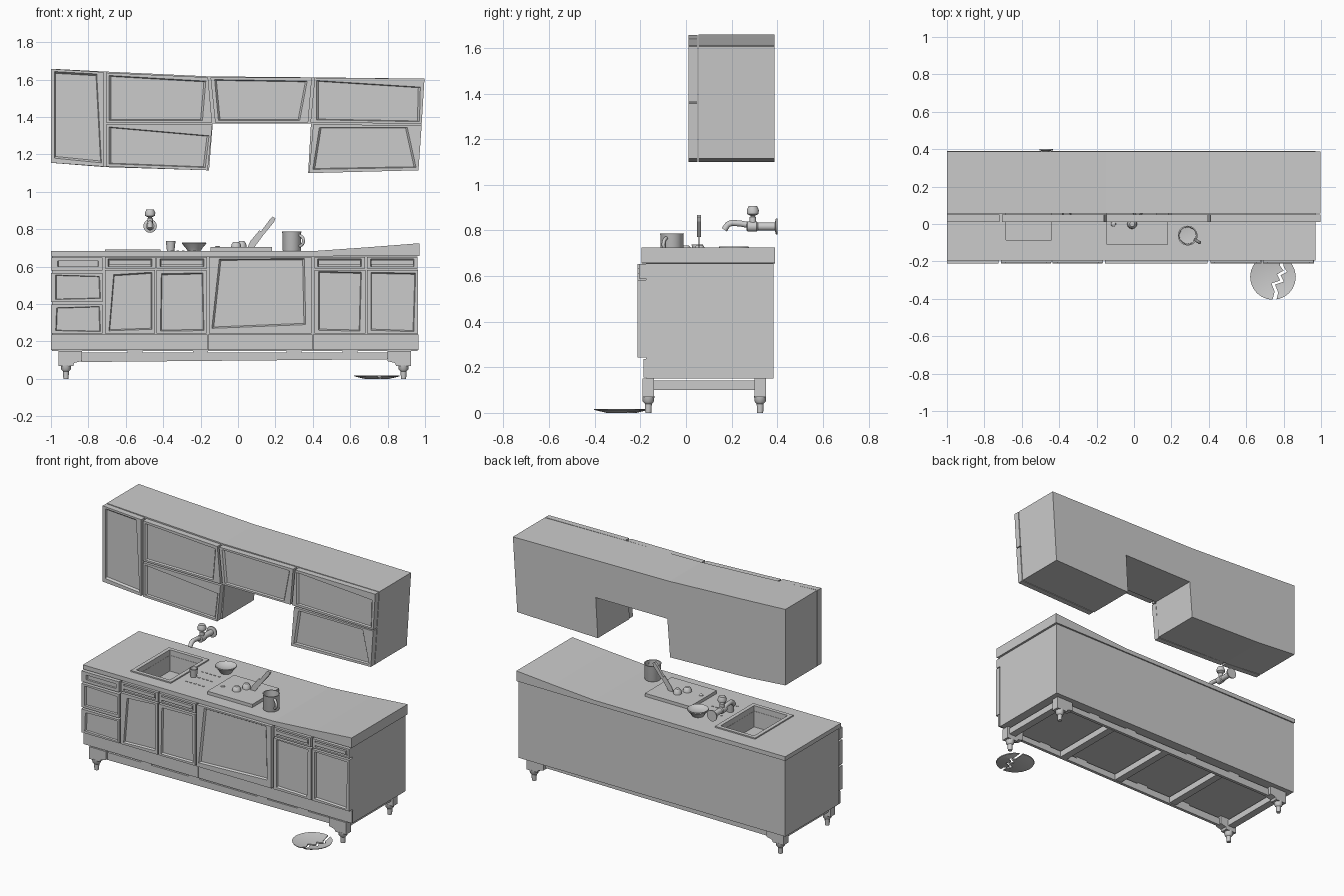
import bpy, bmesh, math
from mathutils import Vector, Matrix

if "Cube" in bpy.data.objects:
    bpy.data.objects.remove(bpy.data.objects["Cube"])


def finish(name, bm, smooth=False):
    bmesh.ops.recalc_face_normals(bm, faces=bm.faces)
    me = bpy.data.meshes.new(name)
    bm.to_mesh(me)
    bm.free()
    ob = bpy.data.objects.new(name, me)
    bpy.context.collection.objects.link(ob)
    if smooth:
        bpy.ops.object.select_all(action='DESELECT')
        ob.select_set(True)
        bpy.context.view_layer.objects.active = ob
        bpy.ops.object.shade_smooth_by_angle(angle=math.radians(40))
    return ob


def prism(name, pts, a, b, axis='y'):
    """Extrude an (x, z) outline along y, or an (x, y) outline along z."""
    bm = bmesh.new()
    place = (lambda p, d: (p[0], d, p[1])) if axis == 'y' else (lambda p, d: (p[0], p[1], d))
    f = bm.faces.new([bm.verts.new(place(p, a)) for p in pts])
    r = bmesh.ops.extrude_face_region(bm, geom=[f])
    move = Vector(place((0, 0), b - a))
    bmesh.ops.translate(bm, vec=move, verts=[v for v in r['geom'] if isinstance(v, bmesh.types.BMVert)])
    return finish(name, bm)


def box(name, x0, x1, y0, y1, z0, z1):
    return prism(name, [(x0, z0), (x1, z0), (x1, z1), (x0, z1)], y0, y1)


def rect(x0, x1, z0, z1):
    return [(x0, z0), (x1, z0), (x1, z1), (x0, z1)]


def door(name, outer, inner, y_front, y_back, recess=0.012):
    """Framed front: crooked outer quad with a recessed inner panel."""
    mid_in = Vector((sum(p[0] for p in inner) / 4, sum(p[1] for p in inner) / 4))
    lip = [mid_in + (Vector(p) - mid_in) * 0.96 for p in inner]
    bm = bmesh.new()
    rings = [[bm.verts.new((p[0], y, p[1])) for p in q] for q, y in
             ((outer, y_back), (outer, y_front), (inner, y_front), (lip, y_front + recess))]
    for r0, r1 in zip(rings, rings[1:]):
        for i in range(4):
            j = (i + 1) % 4
            bm.faces.new((r0[i], r0[j], r1[j], r1[i]))
    bm.faces.new(rings[-1])
    bm.faces.new(rings[0])
    return finish(name, bm)


def lathe(name, profile, loc, n=20, rot=None):
    """Revolve an (r, z) profile around z."""
    bm = bmesh.new()
    vs = [bm.verts.new((r, 0, z)) for r, z in profile]
    es = [bm.edges.new(e) for e in zip(vs, vs[1:])]
    bmesh.ops.spin(bm, geom=vs + es, cent=(0, 0, 0), axis=(0, 0, 1), angle=2 * math.pi, steps=n)
    bmesh.ops.remove_doubles(bm, verts=bm.verts, dist=0.0003)
    m = Matrix.Translation(loc) @ (rot or Matrix())
    bmesh.ops.transform(bm, matrix=m, verts=bm.verts)
    return finish(name, bm, True)


def tube(name, pts, radius):
    cu = bpy.data.curves.new(name, 'CURVE')
    cu.dimensions = '3D'
    cu.bevel_depth, cu.bevel_resolution, cu.use_fill_caps = radius, 3, True
    sp = cu.splines.new('POLY')
    sp.points.add(len(pts) - 1)
    for p, c in zip(sp.points, pts):
        p.co = (*c, 1)
    ob = bpy.data.objects.new(name, cu)
    bpy.context.collection.objects.link(ob)


def cut(ob, cutter):
    m = ob.modifiers.new('cut', 'BOOLEAN')
    m.operation, m.object, m.solver = 'DIFFERENCE', cutter, 'EXACT'
    cutter.hide_render = True
    bpy.context.view_layer.objects.active = ob
    bpy.ops.object.modifier_apply(modifier=m.name)


# Wall cabinet carcass with the raised middle section
prism('wall_cabinet_body', [(-1, 1.155), (-.71, 1.132), (-.155, 1.115), (-.135, 1.365), (.39, 1.365),
      (.375, 1.10), (.965, 1.115), (.997, 1.605), (.40, 1.612), (-.15, 1.617), (-.71, 1.643), (-1, 1.658)],
      .055, .388)
upper = {
    'wall_door_tall': ([(-1, 1.155), (-.718, 1.135), (-.718, 1.64), (-1, 1.657)],
                       [(-.98, 1.18), (-.73, 1.155), (-.755, 1.63), (-.98, 1.643)]),
    'wall_door_left_top': ([(-.705, 1.37), (-.138, 1.37), (-.16, 1.612), (-.705, 1.637)],
                           [(-.69, 1.382), (-.19, 1.382), (-.172, 1.592), (-.69, 1.622)]),
    'wall_door_left_low': ([(-.705, 1.135), (-.162, 1.115), (-.137, 1.36), (-.705, 1.36)],
                           [(-.69, 1.15), (-.175, 1.13), (-.155, 1.30), (-.69, 1.347)]),
    'wall_door_middle': ([(-.122, 1.37), (.375, 1.37), (.395, 1.61), (-.147, 1.612)],
                         [(-.105, 1.382), (.33, 1.382), (.37, 1.592), (-.125, 1.6)]),
    'wall_door_right_top': ([(.387, 1.37), (.982, 1.364), (.997, 1.605), (.41, 1.61)],
                            [(.42, 1.385), (.97, 1.375), (.975, 1.56), (.42, 1.595)]),
    'wall_door_right_low': ([(.38, 1.10), (.965, 1.115), (.982, 1.357), (.402, 1.36)],
                            [(.40, 1.12), (.952, 1.13), (.905, 1.345), (.435, 1.345)]),
}
for name, (o, i) in upper.items():
    door(name, o, i, .012, .05)

# Base cabinet and counter, with the sink sunk into both
body = box('base_cabinet_body', -.995, .96, -.175, .383, .15, .654)
counter = prism('countertop', [(-1, .655), (.4, .655), (.97, .658), (.97, .725), (.7, .704), (.4, .683), (-1, .683)],
                -.195, .39)
sink = box('sink_cutter', -.685, -.44, -.085, .265, .55, .75)
cut(body, sink)
cut(counter, sink)
rim = box('sink_rim', -.71, -.415, -.11, .29, .682, .691)
cut(rim, sink)
bpy.data.objects.remove(sink)
lathe('sink_drain', [(0, .554), (.025, .556), (.03, .55)], (-.56, .09, 0), 12)
for k in range(5):
    for y in (-.035, .05, .13):
        box('drain_rib', -.36 + k * .03, -.345 + k * .03, y, y + .006, .682, .686)

# Plinth panels
for x0, x1 in ((-1, -.712), (-.71, -.162), (-.16, .397), (.4, .965)):
    box('plinth_panel', x0, x1, -.187, -.175, .155, .237)

# Base doors and drawers
F, B = -.212, -.175
lower = {
    'drawer_low': (rect(-1, -.725, .243, .398), [(-.975, .258), (-.735, .253), (-.74, .387), (-.97, .38)]),
    'drawer_middle': (rect(-1, -.725, .41, .567), [(-.975, .425), (-.735, .43), (-.74, .548), (-.975, .555)]),
    'drawer_top': (rect(-1, -.725, .58, .65), rect(-.965, -.745, .6, .63)),
    'door_one': (rect(-.712, -.443, .243, .582), [(-.69, .257), (-.46, .265), (-.46, .57), (-.665, .557)]),
    'door_two': (rect(-.435, -.168, .243, .582), [(-.415, .255), (-.182, .258), (-.188, .567), (-.41, .562)]),
    'oven_door': ([(-.155, .243), (.392, .243), (.392, .652), (-.155, .652)],
                  [(-.14, .27), (.362, .29), (.355, .643), (-.10, .641)]),
    'door_three': (rect(.408, .682, .243, .582), [(.43, .26), (.652, .255), (.66, .57), (.43, .575)]),
    'door_four': (rect(.69, .963, .243, .582), [(.71, .26), (.94, .252), (.95, .565), (.71, .57)]),
}
for name, (o, i) in lower.items():
    door(name, o, i, F, B)
for x in (-.712, -.435, .408, .69):
    door('small_drawer', rect(x, x + .27, .59, .652), rect(x + .018, x + .252, .6, .64), F + .005, B, .015)
    box('drawer_handle', x + .022, x + .248, F, F + .02, .612, .634)

# Legs with stepped brackets
for x, s in ((-.92, 1), (.885, -1)):
    for y in (-.165, .325):
        prism('leg_bracket', [(x - .04 * s, .07), (x + .04 * s, .07), (x + .045 * s, .085),
              (x + .085 * s, .095), (x + .085 * s, .15), (x - .04 * s, .15)], y - .025, y + .025)
        lathe('leg_foot', [(0, 0), (.014, 0), (.016, .04), (.026, .05), (.028, .075), (0, .075)], (x, y, 0), 10)

# Underframe: side rails, cross bars and spacers
for y in (-.175, .31):
    prism('long_rail', [(-.84, .09), (.81, .105), (.81, .142), (-.84, .14)], y, y + .02)
    for x in (-.55, -.2, .3, .6):
        box('rail_spacer', x - .04, x + .04, y, y + .02, .13, .151)
for x in (-.92, -.45, 0, .45, .885):
    box('cross_bar', x - .025, x + .025, -.16, .315, .1, .142)

# Wall tap: escutcheon, spout and knob
tx = -.47
back = Matrix.Rotation(math.radians(90), 4, 'X')
lathe('tap_wall_plate', [(0, 0), (.036, 0), (.036, .008), (.02, .012), (0, .012)], (tx, .402, .817), 16, back)
lathe('tap_body', [(0, 0), (.018, 0), (.018, .08), (.023, .085), (.023, .125), (.015, .13), (0, .13)],
      (tx, .395, .817), 14, back)
tube('tap_spout', [(tx, .29, .82), (tx, .24, .83), (tx, .2, .833), (tx, .183, .825), (tx, .168, .803)], .014)
lathe('tap_knob', [(0, .83), (.015, .83), (.015, .858), (.008, .863), (.026, .872), (.028, .888),
      (.02, .906), (0, .906)], (tx, .293, 0), 10)

# Cup and dish beside the sink
lathe('small_cup', [(0, .684), (.02, .684), (.026, .738), (.022, .738), (.017, .69), (0, .69)], (-.36, .05, 0), 14)
lathe('dish_stack', [(0, .684), (.035, .684), (.045, .7), (.066, .724), (.064, .73), (.045, .717), (0, .714)],
      (-.235, .21, 0), 20)

# Cutting board, sliced food and stuck knife
box('cutting_board', -.148, .182, -.11, .17, .682, .704)
for x, y, r, h in ((-.01, 0, .027, .03), (-.11, 0, .014, .008), (.02, .06, .026, .034)):
    lathe('sliced_food', [(0, .703), (r, .703), (r * .9, .703 + h * .6), (r * .5, .703 + h), (0, .703 + h)],
          (x, y, 0), 12)
prism('knife_blade', [(.05, .7), (.085, .7), (.14, .775), (.115, .795), (.065, .735)], .055, .059)
prism('knife_handle', [(.12, .785), (.137, .77), (.192, .838), (.2, .858), (.185, .868), (.17, .852)], .049, .065)

# Mug
lathe('mug', [(0, .684), (.047, .684), (.05, .69), (.05, .78), (.053, .787), (.046, .787), (.044, .7), (0, .695)],
      (.287, -.062, 0), 20)
loop = [(.04 + .034 * math.sin(math.pi * k / 8), .738 + .03 * math.cos(math.pi * k / 8)) for k in range(9)]
tube('mug_handle', [(.287 + r * .86, -.062 - r * .5, z) for r, z in loop], .008)

# Broken plate on the floor, split by a zigzag crack
plate = lathe('broken_plate', [(0, 0), (.065, 0), (.12, .013), (.122, .018), (.07, .008), (0, .008)],
              (.743, -.283, 0), 24)
crack = [(.775, -.14), (.782, -.225), (.80, -.25), (.765, -.268), (.782, -.302), (.735, -.318), (.752, -.36), (.735, -.43)]
cutter = prism('crack_cutter', crack + [(x + .019, y - .006) for x, y in reversed(crack)], -.05, .05, 'z')
cut(plate, cutter)
bpy.data.objects.remove(cutter)
